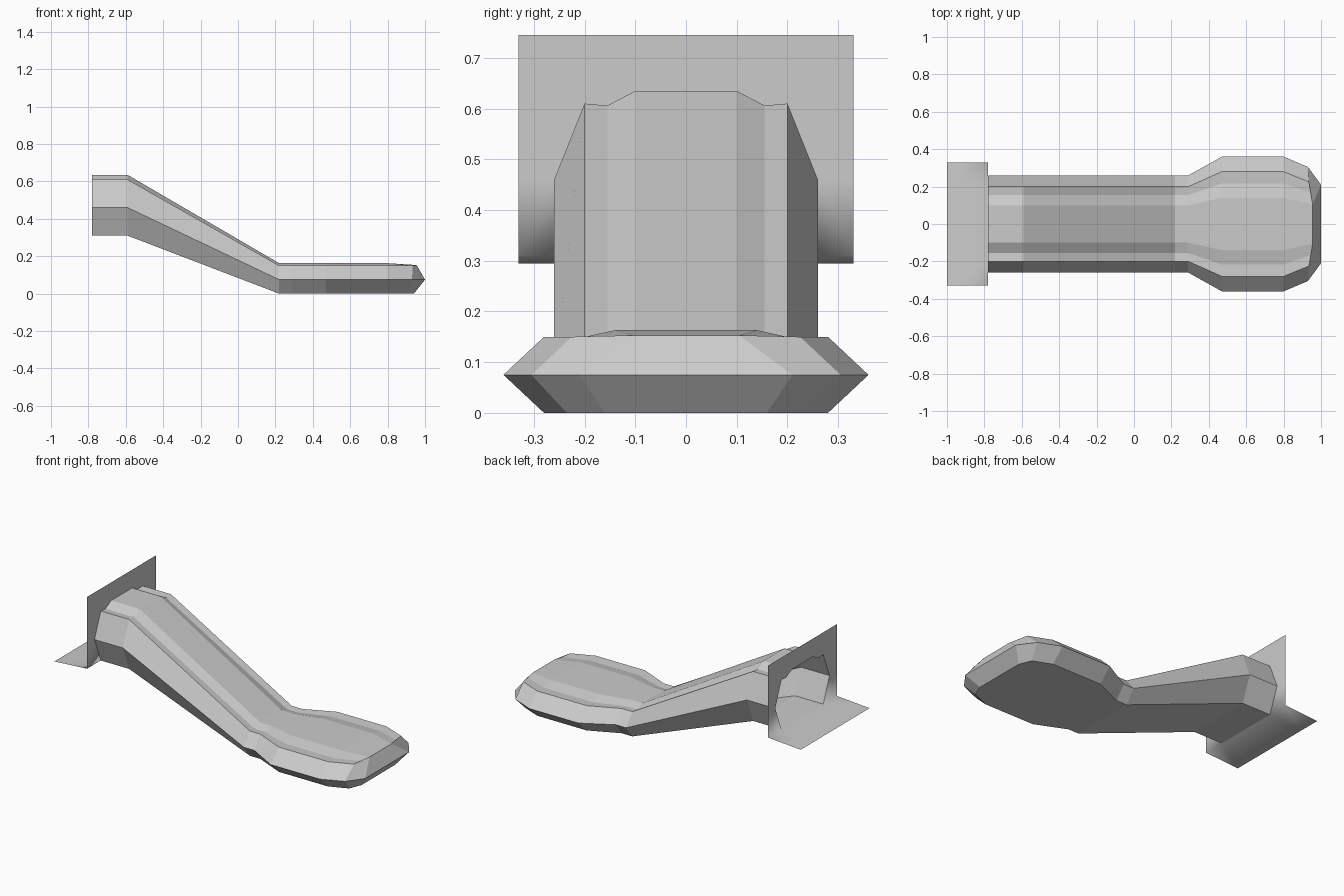
import bpy, bmesh

if "Cube" in bpy.data.objects:
    bpy.data.objects.remove(bpy.data.objects["Cube"])

SECTION = (1.0, 0.775, 0.5)   # plain-body width ratios: groove / top edge, plateau / top edge


def make_object(name, verts, faces, smooth=False):
    bm = bmesh.new()
    vs = [bm.verts.new(v) for v in verts]
    for f in faces:
        bm.faces.new([vs[i] for i in f])
    bmesh.ops.remove_doubles(bm, verts=bm.verts, dist=1e-4)
    bmesh.ops.dissolve_degenerate(bm, edges=bm.edges, dist=1e-4)
    bmesh.ops.recalc_face_normals(bm, faces=bm.faces)
    for f in bm.faces:
        f.smooth = smooth
    mesh = bpy.data.meshes.new(name)
    bm.to_mesh(mesh)
    bm.free()
    obj = bpy.data.objects.new(name, mesh)
    bpy.context.collection.objects.link(obj)
    return obj


def half_section(x, y_edge, y_mid, z0):
    """Half profile: bottom, side ridge, top edge, groove, plateau."""
    tall = z0 > 0.1
    h = 0.15 if tall else 0.075
    rise = 0.025 if tall else 0.013
    return [(x, y_edge, z0), (x, y_mid, z0 + h), (x, y_edge, z0 + 2 * h),
            (x, y_edge * SECTION[1], z0 + 2 * h - 0.004),
            (x, y_edge * SECTION[2], z0 + 2 * h + rise)]


# Sloping chute widening into a flat rounded foot
halves = [half_section(*s) for s in (
    (-0.78, 0.20, 0.26, 0.31), (-0.59, 0.20, 0.26, 0.31),
    (0.22, 0.20, 0.26, 0.0), (0.29, 0.20, 0.26, 0.0),
    (0.47, 0.28, 0.36, 0.0), (0.80, 0.28, 0.36, 0.0))]
tip = (0.955, 0.105, 0.153)
halves.append([(0.91, 0.235, 0), (0.93, 0.305, 0.075), (0.935, 0.225, 0.15),
               (0.945, 0.165, 0.148), tip])
halves.append([(0.94, 0.16, 0), (1.0, 0.21, 0.075), tip, tip, tip])

verts = []
for h in halves:
    verts += h + [(x, -y, z) for x, y, z in reversed(h)]
n = 10
faces = [(r * n + i, r * n + (i + 1) % n, (r + 1) * n + (i + 1) % n, (r + 1) * n + i)
         for r in range(len(halves) - 1) for i in range(n)]
e = (len(halves) - 1) * n
faces += [(e, e + 1, e + 8, e + 9), (e + 1, e + 4, e + 5, e + 8)]   # nose
make_object("chute", verts, faces)

# Thin mounting plate with an opening for the chute, plus a sloping rear flange
half = [(0.33, 0.31), (0.33, 0.46), (0.33, 0.745), (0.10, 0.745),
        (0.20, 0.31), (0.26, 0.46), (0.20, 0.61), (0.155, 0.606), (0.10, 0.635)]
m = len(half)
pv = [(-0.78, s * y, z) for s in (1, -1) for y, z in half]
base = [(0, 1, 5, 4), (1, 2, 6, 5), (2, 3, 8, 7, 6)]
pf = [tuple(i + o for i in f) for o in (0, m) for f in base]
pf.append((3, 3 + m, 8 + m, 8))
rear = len(pv)
pv += [(-1.0, y, 0.295) for y in (0.33, 0.20, -0.20, -0.33)]
front = (0, 4, 4 + m, m)
pf += [(front[i], front[i + 1], rear + i + 1, rear + i) for i in range(3)]
make_object("mounting_plate", pv, pf, smooth=True)
